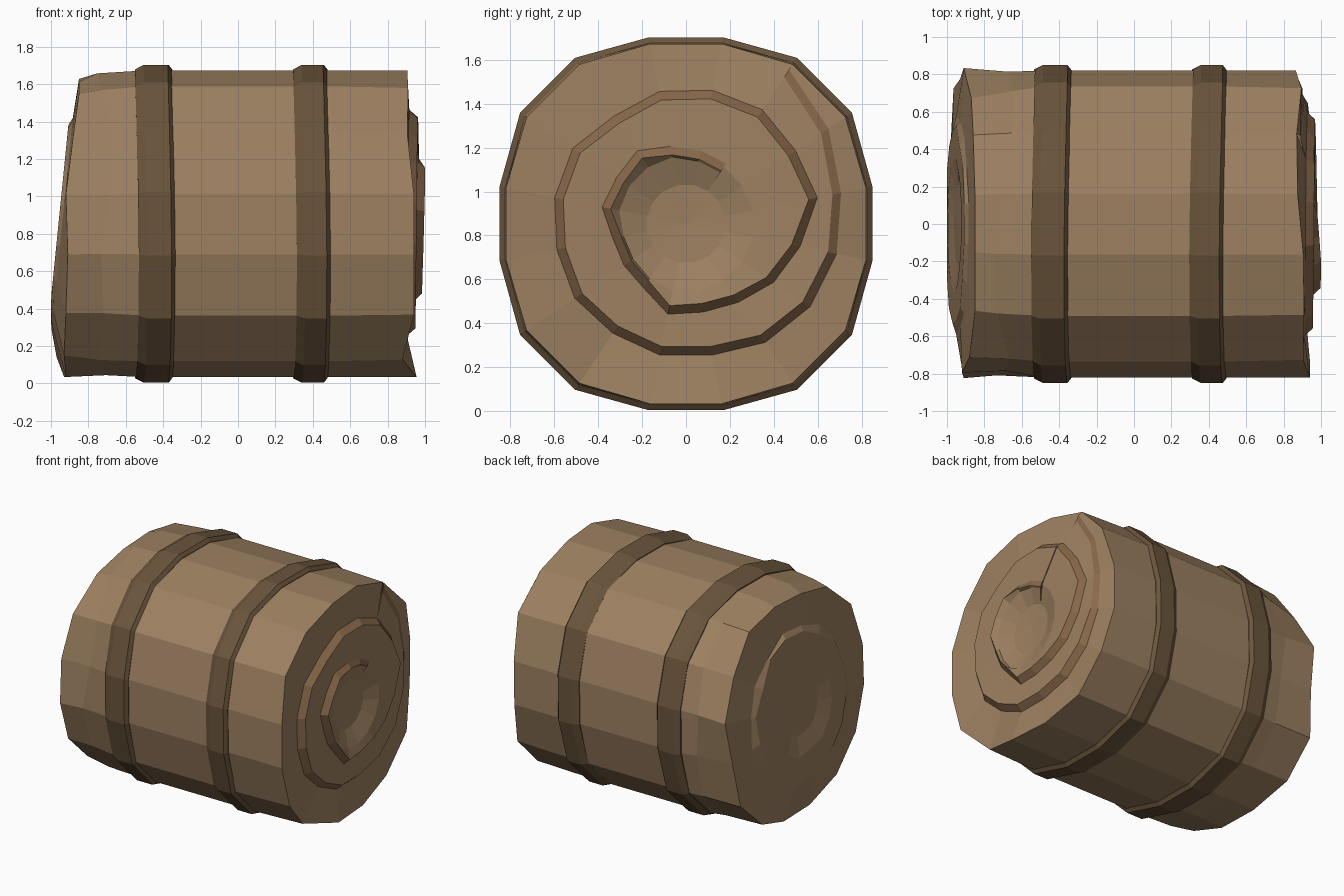
import bpy, bmesh, math, random
from mathutils import Vector

if "Cube" in bpy.data.objects:
    bpy.data.objects.remove(bpy.data.objects["Cube"])

random.seed(4)
CZ = 0.853          # height of the log's axis
N = 16              # sides of the log
ANG = [math.radians(56.25 + 22.5 * j) for j in range(N + 1)]


def material(name, rgb):
    m = bpy.data.materials.new(name)
    m.diffuse_color = (*rgb, 1)
    m.use_nodes = True
    m.node_tree.nodes["Principled BSDF"].inputs["Base Color"].default_value = m.diffuse_color
    return m


WOOD = material("wood", (0.34, 0.22, 0.12))
GRAIN = material("grain_edge", (0.25, 0.14, 0.07))
BAND = material("band", (0.145, 0.09, 0.045))


def point(x, r, a):
    return Vector((x, r * math.cos(a), CZ + r * math.sin(a)))


def loft(name, rows, mats, row_mat=lambda i: 0, wrap=False):
    """Skin a stack of point rows running around the x axis."""
    bm = bmesh.new()
    vs = [[bm.verts.new(p) for p in row] for row in rows]
    n = len(vs)
    for i in range(n if wrap else n - 1):
        a, b = vs[i], vs[(i + 1) % n]
        for j in range(len(a) - 1):
            f = bm.faces.new((a[j], a[j + 1], b[j + 1], b[j]))
            f.material_index = row_mat(i)
    bmesh.ops.remove_doubles(bm, verts=bm.verts, dist=0.0005)
    me = bpy.data.meshes.new(name)
    bm.to_mesh(me)
    bm.free()
    for m in mats:
        me.materials.append(m)
    ob = bpy.data.objects.new(name, me)
    bpy.context.collection.objects.link(ob)
    return ob


def loop(xs, rs, bulge=1.0):
    """One row; scalars or per-side lists. Bulge pushes out the diagonals."""
    xs = xs if isinstance(xs, list) else [xs] * N
    rs = rs if isinstance(rs, list) else [rs] * N
    return [point(xs[j % N], rs[j % N] * (bulge if j % 4 in (0, 3) else 1), ANG[j])
            for j in range(N + 1)]


# Rough-cut rims, listed counter-clockwise from the 56 degree corner
left_x = [-.86, -.85, -.85, -.85, -.88, -.92, -.91, -.92,
          -.93, -.92, -.93, -.97, -.965, -.93, -.91, -.87]
left_r = [.82, .79, .775, .80, .82, .81, .84, .82,
          .81, .835, .835, .82, .835, .79, .85, .775]
right_x = [.87, .875, .905, .91, .905, .94, .94, .94,
           .88, .955, .93, .90, .90, .86, .865, .895]

# Left end: tilted face with a shallow raised ring and a dished centre
rows = [[point(-.945, 0, 0)] * (N + 1)]
for r, push in ((.22, 0), (.36, -.02), (.52, -.02), (.57, 0)):
    rs = [r * random.uniform(.95, 1.05) for _ in range(N)]
    xs = [max(-1, -.94 + push + .1 * rs[j] * math.sin(ANG[j])) for j in range(N)]
    rows.append(loop(xs, rs))

# Bark: chipped and split near the left end, straight staves further on
mid_r = [.83, .82, .82, .815, .82, .80, .825, .815,
         .83, .825, .82, .82, .83, .81, .83, .81]
rows.append(loop(left_x, left_r, 1.045))
rows.append(loop([-.70 + random.uniform(-.06, .06) for _ in range(N)], mid_r, 1.055))
rows.append(loop(-.5, .836, 1.057))
rows.append(loop(.5, .836, 1.057))
rows.append(loop(right_x, .836, 1.045))

# Right end: growth-ring spiral of two turns stepping up to a hollow centre
turn_a = [.625, .62, .615, .59, .62, .61, .60, .61, .60,
          .61, .61, .65, .68, .70, .72, .78, .845]
turn_b = [.33, .34, .36, .40, .38, .39, .34, .34, .35,
          .42, .41, .43, .48, .53, .61, .60, .625]
spiral = [[] for _ in range(6)]
for j, a in enumerate(ANG):
    t = 1 - j / N
    ax = .89 + .03 * t
    bx = .92 + .05 * t
    ra, rb = turn_a[j], turn_b[j]
    profile = ((ax, ra), (ax + .045 * min(1, 4 * t), ra - .04),
               (bx, rb), (bx + .042 * min(1, 5 * (1 - t)), rb - .04),
               (.965, min(.31, rb - .05)), (.92, .18))
    for row, (x, r) in zip(spiral, profile):
        row.append(point(x, r, a))
first = len(rows)
rows += spiral
rows.append([point(.91, 0, 0)] * (N + 1))
steps = (first, first + 2)
loft("log_body", rows, [WOOD, GRAIN], lambda i: int(i in steps))

# Two faceted bands, slightly wavy along the log
for name, x0, x1 in (("left_band", -.54, -.345), ("right_band", .305, .485)):
    wave = [.01 * math.sin(2 * ANG[j] + 1) for j in range(N)]
    prof = ((x0, .80), (x0, .842), (x0 + .045, .866),
            (x1 - .02, .866), (x1, .84), (x1, .80))
    loft(name, [loop([x + w for w in wave], r, 1.05) for x, r in prof],
         [BAND], wrap=True)
